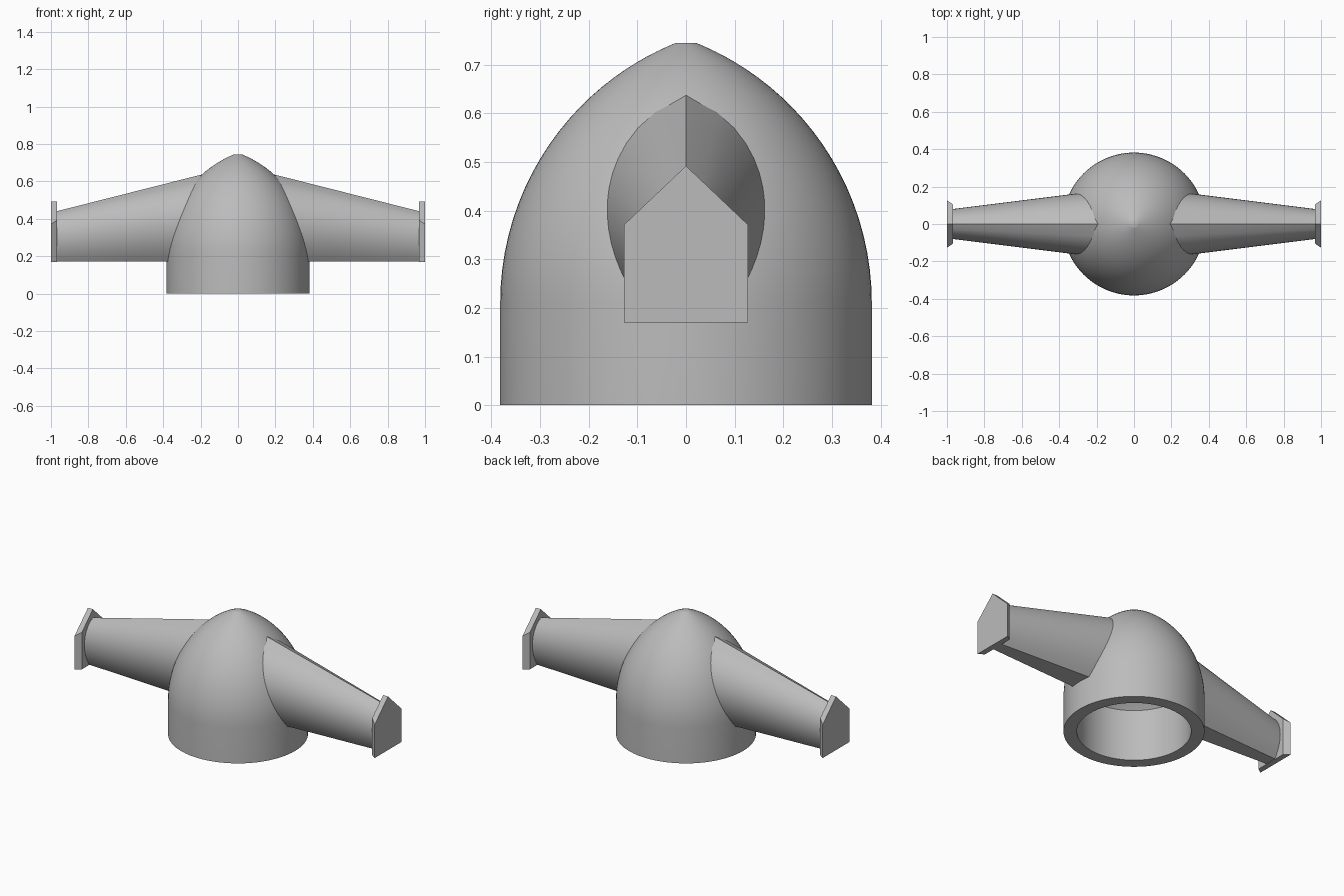
import bpy
import bmesh
from math import sqrt, sin, cos, pi, radians

cube = bpy.data.objects.get("Cube")
if cube:
    bpy.data.objects.remove(cube, do_unlink=True)

grey = bpy.data.materials.new("plain grey")
grey.use_nodes = True
colour = (0.5, 0.5, 0.5, 1)
grey.diffuse_color = colour
grey.node_tree.nodes["Principled BSDF"].inputs["Base Color"].default_value = colour

BASE_R, SPRING_Z = 0.382, 0.21      # cylinder radius, height where the dome starts
TIP_R, TOP_Z = 0.02, 0.745
FLOOR_Z, ARM_END = 0.172, 0.975


def ogive(u, ratio):
    """Half width (0..1) of a pointed arch at relative height u; ratio = height / half width."""
    r = (1 + ratio ** 2) / 2
    return sqrt(max(r * r - (u * ratio) ** 2, 0)) - (r - 1)


def dome_radius(z):
    """Outer body radius at height z."""
    offset = (TIP_R ** 2 + (TOP_Z - SPRING_Z) ** 2 - BASE_R ** 2) / (2 * (BASE_R - TIP_R))
    rise = max(z - SPRING_Z, 0)
    return sqrt((BASE_R + offset) ** 2 - rise ** 2) - offset


def finish(name, bm, smooth=True):
    bmesh.ops.remove_doubles(bm, verts=bm.verts, dist=1e-5)
    bmesh.ops.recalc_face_normals(bm, faces=bm.faces)
    mesh = bpy.data.meshes.new(name)
    bm.to_mesh(mesh)
    bm.free()
    mesh.materials.append(grey)
    ob = bpy.data.objects.new(name, mesh)
    bpy.context.collection.objects.link(ob)
    if smooth:
        bpy.ops.object.select_all(action='DESELECT')
        bpy.context.view_layer.objects.active = ob
        ob.select_set(True)
        bpy.ops.object.shade_smooth_by_angle(angle=radians(30))


def loft(name, rings, closed_path=False, smooth=True):
    """Skin a list of equal closed rings; cap the ends unless the path closes."""
    bm = bmesh.new()
    rows = [[bm.verts.new(p) for p in ring] for ring in rings]
    pairs = list(zip(rows, rows[1:]))
    if closed_path:
        pairs.append((rows[-1], rows[0]))
    else:
        bm.faces.new(rows[0])
        bm.faces.new(rows[-1])
    for a, b in pairs:
        n = len(a)
        for i in range(n):
            j = (i + 1) % n
            bm.faces.new((a[i], a[j], b[j], b[i]))
    finish(name, bm, smooth)


# Hollow pointed dome: outer skin, then the bore with its conical ceiling
steps = 24
profile = [(BASE_R, 0)]
for i in range(steps + 1):
    z = SPRING_Z + (TOP_Z - SPRING_Z) * sin(pi / 2 * i / steps)
    profile.append((dome_radius(z), z))
outer_tip = [(0, TOP_Z)]
bore = [(0, 0.62), (0.31, 0.31), (0.31, 0)]
bm = bmesh.new()
path = [bm.verts.new((r, 0, z)) for r, z in profile + outer_tip]
inner = [bm.verts.new((r, 0, z)) for r, z in bore]
edges = [bm.edges.new(p) for chain in (path, inner) for p in zip(chain, chain[1:])]
edges.append(bm.edges.new((inner[-1], path[0])))
bmesh.ops.spin(bm, geom=edges + path + inner, cent=(0, 0, 0), axis=(0, 0, 1),
               angle=2 * pi, steps=80, use_merge=False)
finish("hollow_dome", bm)


# Arms: pointed sections that taper outward, starting just under the dome skin
def arm_top(x):
    return 0.686 - 0.253 * x


def arm_half_width(x):
    return 0.201 - 0.125 * x


def arm_point(x, t, side):
    height = arm_top(x) - FLOOR_Z
    u = 2 * t - 1
    width = ogive(u, 1.314) if u > 0 else 1 - 0.56 * abs(u) ** 2
    return side * arm_half_width(x) * width, FLOOR_Z + t * height


def root_x(t, side):
    x = 0.3
    for _ in range(30):
        y, z = arm_point(x, t, side)
        x = 0.5 * x + 0.5 * sqrt(max(dome_radius(z) ** 2 - y * y, 0))
    return x - 0.015


def make_arm(name, sign):
    n = 16
    section = [(i / n, 1) for i in range(n + 1)]
    section += [(i / n, -1) for i in range(n - 1, -1, -1)]
    rings = []
    for k in range(5):
        ring = []
        for t, side in section:
            start = root_x(t, side)
            x = start + (ARM_END - start) * k / 4
            y, z = arm_point(x, t, side)
            ring.append((sign * x, y, z))
        rings.append(ring)
    loft(name, rings)


# House-shaped end plates with a slanted inner edge on both sides
def make_plate(name, sign):
    rings = []
    for x, half in ((0.967, 0.104), (1.0, 0.127)):
        eave = 0.492 - 0.95 * half
        outline = [(-half, 0.17), (half, 0.17), (half, eave), (0, 0.492), (-half, eave)]
        rings.append([(sign * x, y, z) for y, z in outline])
    loft(name, rings, smooth=False)


for label, sign in (("left", 1), ("right", -1)):
    make_arm(label + "_arm", sign)
    make_plate(label + "_end_plate", sign)
